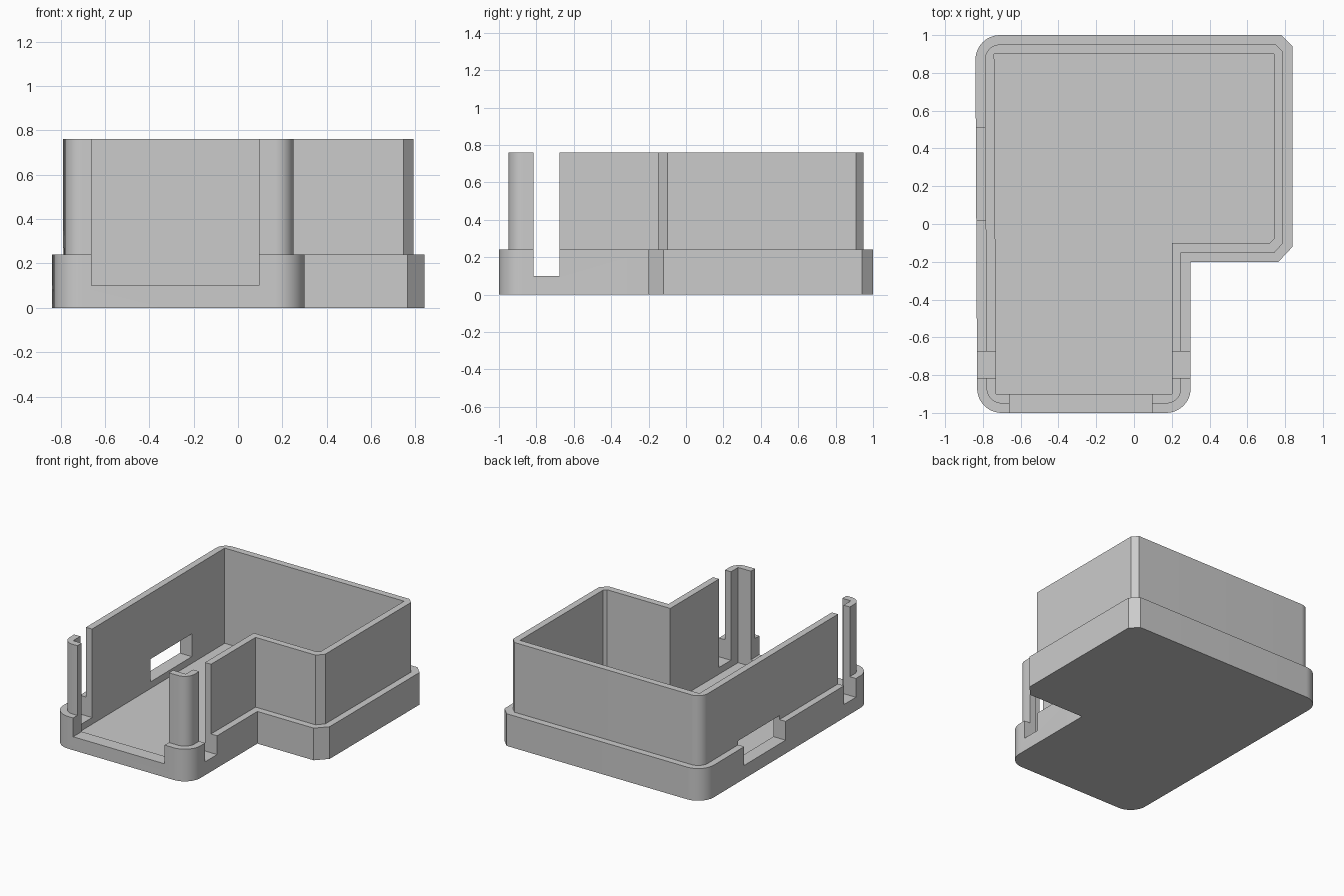
import bpy, bmesh, math
from mathutils import Vector

if "Cube" in bpy.data.objects:
    bpy.data.objects.remove(bpy.data.objects["Cube"])

grey = bpy.data.materials.new("light grey")
grey.diffuse_color = (0.6, 0.6, 0.6, 1)
grey.use_nodes = True
grey.node_tree.nodes["Principled BSDF"].inputs["Base Color"].default_value = grey.diffuse_color


def outline(points, steps=12):
    """Turn (x, y, radius) corners into a loop with rounded corners."""
    loop = []
    for i, (x, y, r) in enumerate(points):
        p = Vector((x, y))
        if r == 0:
            loop.append(p)
            continue
        a = (Vector(points[i - 1][:2]) - p).normalized()
        b = (Vector(points[(i + 1) % len(points)][:2]) - p).normalized()
        half = a.angle(b) / 2
        centre = p + (a + b).normalized() * r / math.sin(half)
        start = p + a * r / math.tan(half) - centre
        end = p + b * r / math.tan(half) - centre
        a0 = math.atan2(start.y, start.x)
        turn = math.atan2(start.cross(end), start.dot(end))
        for k in range(steps + 1):
            t = a0 + turn * k / steps
            loop.append(centre + r * Vector((math.cos(t), math.sin(t))))
    return loop


def prism(name, points, z0, z1):
    bm = bmesh.new()
    face = bm.faces.new([bm.verts.new((p.x, p.y, z0)) for p in outline(points)])
    up = bmesh.ops.extrude_face_region(bm, geom=[face])["geom"]
    bmesh.ops.translate(bm, vec=(0, 0, z1 - z0),
                        verts=[v for v in up if isinstance(v, bmesh.types.BMVert)])
    bmesh.ops.recalc_face_normals(bm, faces=bm.faces)
    mesh = bpy.data.meshes.new(name)
    bm.to_mesh(mesh)
    bm.free()
    mesh.materials.append(grey)
    ob = bpy.data.objects.new(name, mesh)
    bpy.context.collection.objects.link(ob)
    return ob


def box(name, x0, x1, y0, y1, z0, z1):
    return prism(name, [(x0, y0, 0), (x1, y0, 0), (x1, y1, 0), (x0, y1, 0)], z0, z1)


def combine(target, tool, operation):
    bpy.context.view_layer.objects.active = target
    mod = target.modifiers.new(tool.name, 'BOOLEAN')
    mod.object, mod.operation, mod.solver = tool, operation, 'EXACT'
    bpy.ops.object.modifier_apply(modifier=mod.name)
    bpy.data.objects.remove(tool)


# L-shaped base with rounded left corners and chamfered right corners
case = prism("case_shell", [
    (-0.83, -1, 0.13), (0.30, -1, 0.13), (0.30, -0.2, 0), (0.765, -0.2, 0),
    (0.84, -0.12, 0), (0.84, 0.94, 0), (0.78, 1, 0), (-0.84, 1, 0.13)], 0, 0.24)

# Upper wall, set in from the base to leave a ledge
wall = prism("upper_wall", [
    (-0.78, -0.95, 0.08), (0.25, -0.95, 0.08), (0.25, -0.15, 0), (0.745, -0.15, 0),
    (0.79, -0.10, 0), (0.79, 0.91, 0), (0.75, 0.95, 0), (-0.79, 0.95, 0.08)], 0.12, 0.76)
combine(case, wall, 'UNION')

# Hollow interior above a thin floor
cavity = prism("cavity", [
    (-0.73, -0.9, 0), (0.20, -0.9, 0), (0.20, -0.1, 0), (0.72, -0.1, 0),
    (0.74, -0.08, 0), (0.74, 0.9, 0), (-0.74, 0.9, 0)], 0.05, 0.9)
combine(case, cavity, 'DIFFERENCE')

# Front opening, side slots and left window
for cut in (box("front_opening", -0.66, 0.095, -1.1, -0.85, 0.10, 0.9),
            box("left_slot", -0.95, -0.68, -0.815, -0.675, 0.10, 0.9),
            box("right_slot", 0.15, 0.40, -0.815, -0.675, 0.10, 0.9),
            box("left_window", -0.95, -0.68, 0.02, 0.51, 0.10, 0.27)):
    combine(case, cut, 'DIFFERENCE')

# Smooth the rounded corners and keep the edges sharp
bpy.ops.object.select_all(action='DESELECT')
case.select_set(True)
bpy.context.view_layer.objects.active = case
bpy.ops.object.shade_smooth_by_angle(angle=math.radians(25))
